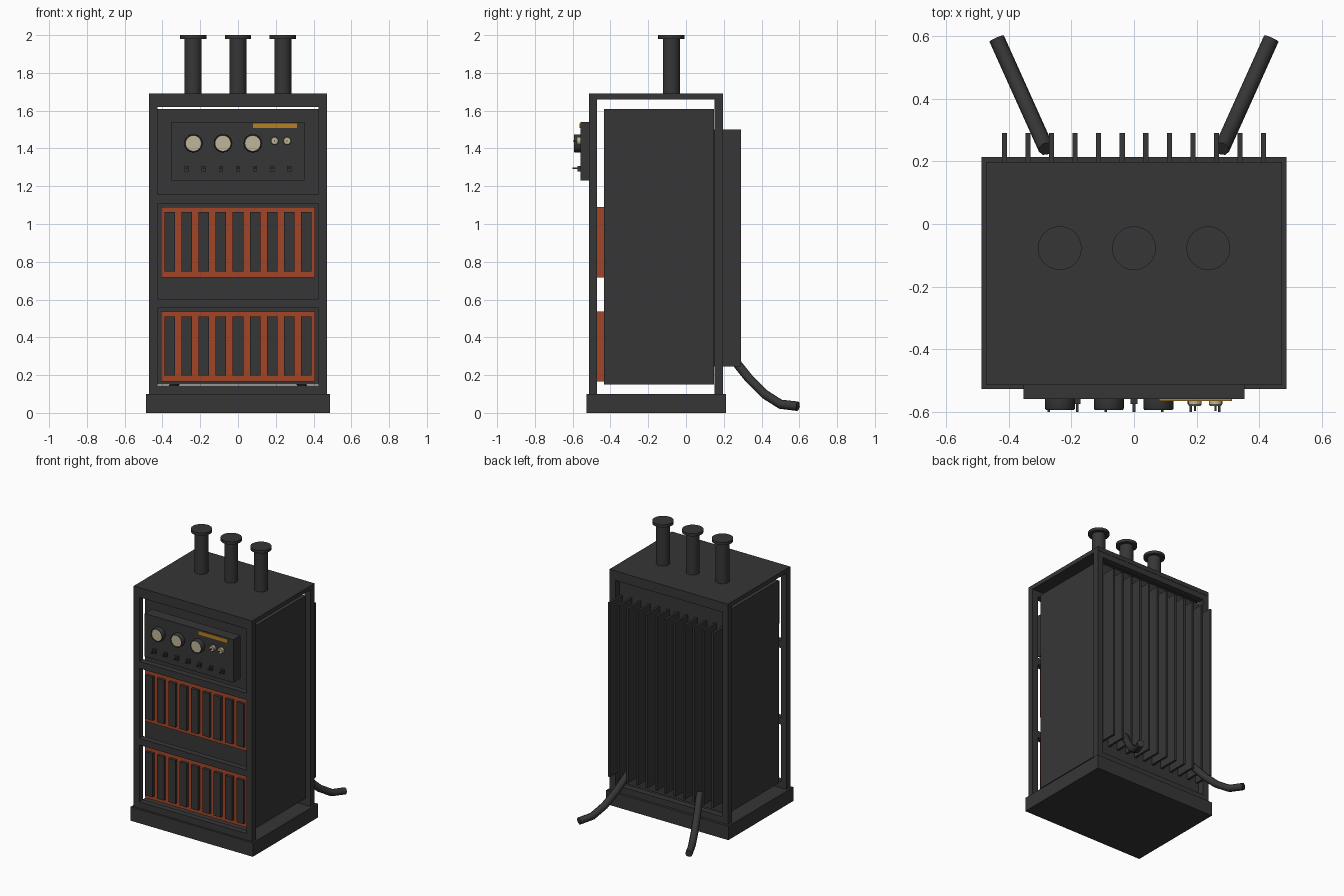
import bpy, bmesh, math
from mathutils import Vector

if "Cube" in bpy.data.objects:
    bpy.data.objects.remove(bpy.data.objects["Cube"])


def material(name, rgb):
    m = bpy.data.materials.new(name)
    m.diffuse_color = (*rgb, 1)
    m.use_nodes = True
    m.node_tree.nodes["Principled BSDF"].inputs["Base Color"].default_value = m.diffuse_color
    return m


DARK = material("charcoal_metal", (0.037, 0.037, 0.037))
ORANGE = material("glowing_orange", (0.37, 0.06, 0.02))
CREAM = material("dial_cream", (0.52, 0.46, 0.31))
GOLD = material("gold_plate", (0.46, 0.22, 0.016))


def finish(name, bm, mat, smooth=False):
    me = bpy.data.meshes.new(name)
    bm.to_mesh(me)
    bm.free()
    me.materials.append(mat)
    ob = bpy.data.objects.new(name, me)
    bpy.context.collection.objects.link(ob)
    if smooth:
        bpy.ops.object.select_all(action='DESELECT')
        ob.select_set(True)
        bpy.context.view_layer.objects.active = ob
        bpy.ops.object.shade_smooth_by_angle(angle=math.radians(35))
    return ob


def box(name, x, y, z, mat=DARK):
    """Box from (min, max) ranges."""
    bm = bmesh.new()
    bmesh.ops.create_cube(bm, size=1)
    for v in bm.verts:
        v.co = [r[0] if c < 0 else r[1] for c, r in zip(v.co, (x, y, z))]
    return finish(name, bm, mat)


def lathe(name, loc, profile, mat=DARK, axis='Z', n=24):
    """Closed turned part from (radius, height) rings, along +z or -y."""
    bm = bmesh.new()
    rings = []
    for r, h in profile:
        ring = []
        for i in range(n):
            a = math.tau * i / n
            p = Vector((r * math.cos(a), r * math.sin(a), h))
            if axis == 'Y':
                p = Vector((p.x, -p.z, p.y))
            ring.append(bm.verts.new(p + Vector(loc)))
        rings.append(ring)
    for a, b in zip(rings, rings[1:]):
        for i in range(n):
            j = (i + 1) % n
            bm.faces.new((a[i], a[j], b[j], b[i]))
    bm.faces.new(rings[0][::-1])
    bm.faces.new(rings[-1])
    bmesh.ops.recalc_face_normals(bm, faces=bm.faces)
    return finish(name, bm, mat, True)


# Plinth, roof and main tank
box("base_plinth", (-.487, .487), (-.527, .213), (0, .1))
box("roof_plate", (-.472, .472), (-.513, .197), (1.66, 1.69))
box("inner_tank", (-.436, .436), (-.435, .147), (.15, 1.61))

# Corner posts
for sx in (-1, 1):
    xs = sorted((sx * .427, sx * .472))
    box("front_post", xs, (-.513, -.47), (.1, 1.66))
    box("rear_post", xs, (.15, .195), (.1, 1.66))

# Cross rails
for z in ((.1, .146), (.556, .604), (1.108, 1.158), (1.62, 1.66)):
    box("front_rail", (-.427, .427), (-.513, -.47), z)
for z in ((.1, .146), (1.62, 1.66)):
    box("rear_rail", (-.427, .427), (.15, .195), z)

# Glowing panels with vertical bars
for z0, z1 in ((.167, .538), (.718, 1.09)):
    box("glow_panel", (-.407, .407), (-.475, -.435), (z0, z1), ORANGE)
    for i in range(9):
        cx = (i - 4) * .0905
        box("grille_bar", (cx - .028, cx + .028), (-.495, -.475),
            (z0 + .03, z1 - .027))

# Control panel with name plate
box("control_panel", (-.353, .353), (-.558, -.475), (1.23, 1.54))
box("gold_label", (.08, .312), (-.564, -.558), (1.507, 1.533), GOLD)

# Large gauges
for cx in (-.236, -.08, .078):
    lathe("gauge_rim", (cx, -.558, 1.427),
          [(.048, 0), (.048, .03), (.045, .035), (.041, .035), (.041, .028)], axis='Y')
    lathe("gauge_face", (cx, -.558, 1.427), [(.040, .026), (.040, .031)], CREAM, 'Y')

# Small knobs
for cx in (.194, .26):
    lathe("small_knob", (cx, -.558, 1.44), [(.021, 0), (.021, .018), (.018, .022)], CREAM, 'Y', 16)
    box("knob_pointer", (cx - .003, cx + .003), (-.597, -.578), (1.437, 1.443))

# Toggle switches
for i in range(7):
    cx = (i - 3) * .0905
    box("switch_base", (cx - .011, cx + .011), (-.574, -.558), (1.278, 1.308))
    box("switch_lever", (cx - .004, cx + .004), (-.6, -.574), (1.291, 1.299))

# Roof insulators
for cx in (-.237, 0, .237):
    lathe("roof_insulator", (cx, -.077, 0), [(.045, 1.69), (.045, 1.98)])
    lathe("insulator_cap", (cx, -.077, 0), [(.07, 1.98), (.07, 2.0)])

# Rear cooling fins
for i in range(12):
    cx = (i - 5.5) * .075
    box("cooling_fin", (cx - .008, cx + .008), (.147, .29), (.245, 1.5))

# Trailing cables
for sx in (-1, 1):
    cu = bpy.data.curves.new("cable_path", 'CURVE')
    cu.dimensions = '3D'
    cu.bevel_depth = .025
    cu.bevel_resolution = 2
    cu.use_fill_caps = True
    path = [(.24, .30), (.275, .255), (.335, .18), (.415, .1), (.50, .046), (.592, .035)]
    sp = cu.splines.new('POLY')
    sp.points.add(len(path) - 1)
    for p, (y, z) in zip(sp.points, path):
        p.co = (sx * (.28 + (y - .24) * .45), y, z, 1)
    sp.use_smooth = True
    cu.materials.append(DARK)
    bpy.context.collection.objects.link(bpy.data.objects.new("rear_cable", cu))
